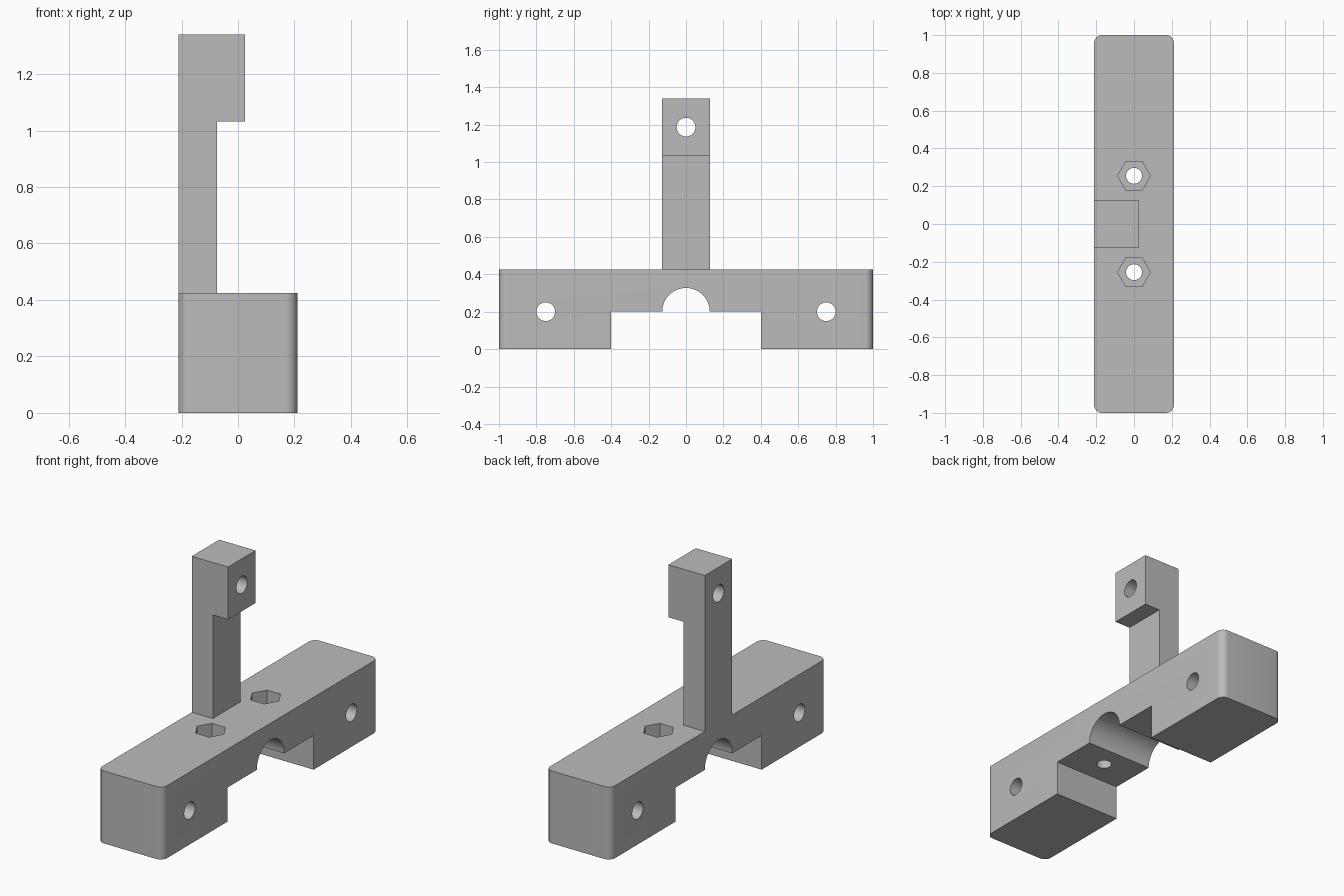
import bpy, bmesh, math
from mathutils import Matrix, Vector

default = bpy.data.objects.get("Cube")
if default:
    bpy.data.objects.remove(default, do_unlink=True)

HALF_W = 0.211      # half width of the base
BASE_TOP = 0.425
STEP = 0.2          # underside of the bridge
BORE = 0.127        # half-round channel radius, also half the post depth

grey = bpy.data.materials.new("plain grey")
grey.use_nodes = True
grey.diffuse_color = (0.5, 0.5, 0.5, 1)
grey.node_tree.nodes["Principled BSDF"].inputs["Base Color"].default_value = (0.5, 0.5, 0.5, 1)


def add_object(name, bm):
    bmesh.ops.recalc_face_normals(bm, faces=bm.faces)
    mesh = bpy.data.meshes.new(name)
    bm.to_mesh(mesh)
    bm.free()
    mesh.materials.append(grey)
    obj = bpy.data.objects.new(name, mesh)
    bpy.context.collection.objects.link(obj)
    return obj


def extrude_profile(points, offset):
    bm = bmesh.new()
    face = bm.faces.new([bm.verts.new(p) for p in points])
    ext = bmesh.ops.extrude_face_region(bm, geom=[face])
    moved = [v for v in ext["geom"] if isinstance(v, bmesh.types.BMVert)]
    bmesh.ops.translate(bm, verts=moved, vec=Vector(offset))
    return bm


def rod(name, centre, radius, length, axis, sides=48):
    bm = bmesh.new()
    turn = Matrix.Rotation(math.pi / 2, 4, "Y" if axis == "X" else "Z")
    bmesh.ops.create_cone(bm, cap_ends=True, segments=sides, radius1=radius, radius2=radius,
                          depth=length, matrix=Matrix.Translation(centre) @ turn)
    return add_object(name, bm)


def combine(target, other, operation):
    mod = target.modifiers.new(other.name, "BOOLEAN")
    mod.operation = operation
    mod.solver = "EXACT"
    mod.object = other
    bpy.context.view_layer.objects.active = target
    bpy.ops.object.modifier_apply(modifier=mod.name)
    bpy.data.objects.remove(other, do_unlink=True)


# Base: stepped bridge with a half-round channel underneath
arc = [(BORE * math.cos(math.pi * i / 32), STEP + BORE * math.sin(math.pi * i / 32))
       for i in range(33)]
outline = [(-1, 0), (-1, BASE_TOP), (1, BASE_TOP), (1, 0), (0.4, 0), (0.4, STEP)]
outline += arc + [(-0.4, STEP), (-0.4, 0)]
bm = extrude_profile([(-HALF_W, y, z) for y, z in outline], (2 * HALF_W, 0, 0))
corners = [e for e in bm.edges
           if all(abs(v.co.y) > 0.99 for v in e.verts)
           and abs(e.verts[0].co.z - e.verts[1].co.z) > 0.1]
bmesh.ops.bevel(bm, geom=corners, offset=0.042, segments=8, profile=0.5, affect="EDGES")
bracket = add_object("bracket", bm)

# Upright post with a thicker head, flush with one side of the base
post_outline = [(-HALF_W, 0.36), (-0.074, 0.36), (-0.074, 1.032),
                (0.025, 1.032), (0.025, 1.34), (-HALF_W, 1.34)]
post = add_object("post", extrude_profile([(x, -BORE, z) for x, z in post_outline],
                                          (0, 2 * BORE, 0)))
combine(bracket, post, "UNION")

# Cross holes, vertical bolt holes and hexagonal nut pockets
combine(bracket, rod("post_hole", (0, 0, 1.187), 0.05, 1, "X"), "DIFFERENCE")
for side in (-1, 1):
    combine(bracket, rod("end_hole", (0, side * 0.75, STEP), 0.05, 1, "X"), "DIFFERENCE")
    y = side * 0.255
    combine(bracket, rod("bolt_hole", (0, y, 0.3), 0.042, 0.5, "Z"), "DIFFERENCE")
    combine(bracket, rod("nut_pocket", (0, y, BASE_TOP), 0.087, 0.2, "Z", 6), "DIFFERENCE")

# Smooth the rounded surfaces, keep the edges crisp
bpy.ops.object.select_all(action="DESELECT")
bracket.select_set(True)
bpy.context.view_layer.objects.active = bracket
bpy.ops.object.shade_smooth_by_angle(angle=math.radians(30))
